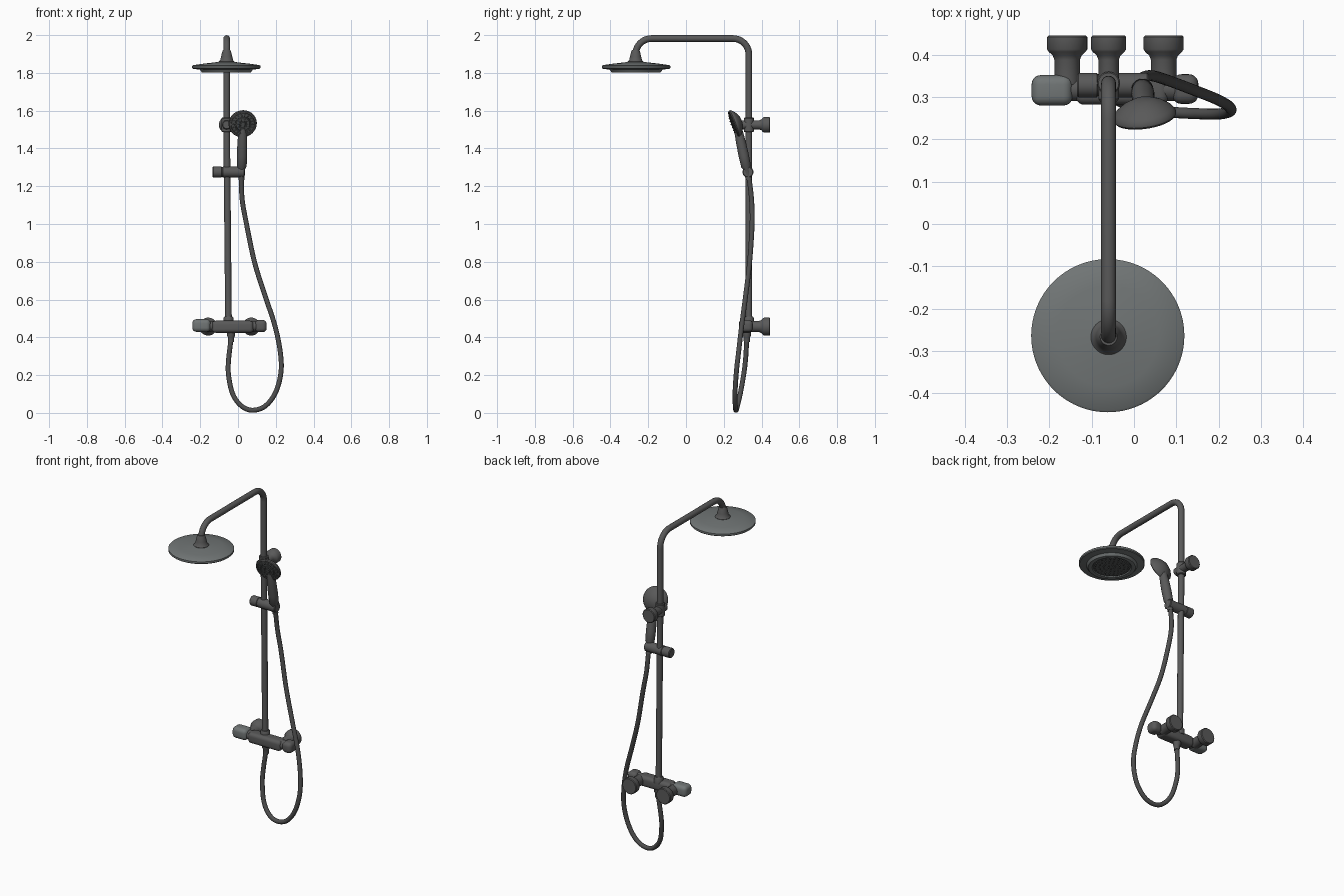
import bpy, bmesh, math
from mathutils import Vector

if "Cube" in bpy.data.objects:
    bpy.data.objects.remove(bpy.data.objects["Cube"])


def material(name, rgb):
    m = bpy.data.materials.new(name)
    m.diffuse_color = (*rgb, 1)
    m.use_nodes = True
    m.node_tree.nodes["Principled BSDF"].inputs["Base Color"].default_value = m.diffuse_color
    return m


CHROME = material("dark_chrome", (0.10, 0.10, 0.10))
PLATE = material("brushed_plate", (0.165, 0.18, 0.18))
HOSE = material("hose_grey", (0.075, 0.075, 0.075))
FACE = material("spray_face_grey", (0.085, 0.09, 0.09))


def add(name, mesh, mat):
    ob = bpy.data.objects.new(name, mesh)
    bpy.context.collection.objects.link(ob)
    mesh.materials.clear()
    mesh.materials.append(mat)
    bpy.ops.object.select_all(action='DESELECT')
    ob.select_set(True)
    bpy.context.view_layer.objects.active = ob
    bpy.ops.object.shade_smooth_by_angle(angle=math.radians(35))
    return ob


def lathe(name, profile, loc, axis, mat, seg=48):
    """Closed turned shape: profile is (radius, distance along axis)."""
    bm = bmesh.new()
    rings = []
    for r, h in profile:
        if r == 0:
            rings.append([bm.verts.new((0, 0, h))])
        else:
            rings.append([bm.verts.new((r * math.cos(t), r * math.sin(t), h))
                          for t in (2 * math.pi * i / seg for i in range(seg))])
    for a, b in zip(rings, rings[1:]):
        for i in range(seg):
            j = (i + 1) % seg
            vs = [a[i % len(a)], a[j % len(a)], b[j % len(b)], b[i % len(b)]]
            bm.faces.new(list(dict.fromkeys(vs)))
    bmesh.ops.recalc_face_normals(bm, faces=bm.faces)
    mesh = bpy.data.meshes.new(name)
    q = Vector(axis).normalized().to_track_quat('Z', 'Y')
    for v in bm.verts:
        v.co = q @ v.co + Vector(loc)
    bm.to_mesh(mesh)
    bm.free()
    return add(name, mesh, mat)


def tube(name, pts, radius, mat):
    """Round tube through a list of points."""
    cu = bpy.data.curves.new(name + "_path", 'CURVE')
    cu.dimensions = '3D'
    cu.bevel_depth, cu.bevel_resolution, cu.use_fill_caps = radius, 6, True
    sp = cu.splines.new('POLY')
    sp.points.add(len(pts) - 1)
    for p, co in zip(sp.points, pts):
        p.co = (*co, 1)
    tmp = bpy.data.objects.new(name + "_path", cu)
    bpy.context.collection.objects.link(tmp)
    dg = bpy.context.evaluated_depsgraph_get()
    mesh = bpy.data.meshes.new_from_object(tmp.evaluated_get(dg))
    bpy.data.objects.remove(tmp)
    return add(name, mesh, mat)


def rounded_box(name, lo, hi, bevel, mat):
    bm = bmesh.new()
    bmesh.ops.create_cube(bm, size=1)
    for v in bm.verts:
        v.co = [l + (c + 0.5) * (h - l) for c, l, h in zip(v.co, lo, hi)]
    bmesh.ops.bevel(bm, geom=bm.edges[:], offset=bevel, segments=5,
                    profile=0.5, affect='EDGES')
    mesh = bpy.data.meshes.new(name)
    bm.to_mesh(mesh)
    bm.free()
    return add(name, mesh, mat)


def nozzles(name, centre, axis, rings, size, height, mat):
    """Rings of small spray nozzles, as one object."""
    q = Vector(axis).normalized().to_track_quat('Z', 'Y')
    bm = bmesh.new()
    for radius, count in rings:
        for i in range(count):
            t = 2 * math.pi * i / count
            made = bmesh.ops.create_cone(bm, cap_ends=True, segments=8, radius1=size,
                                         radius2=size * 0.6, depth=height)
            off = Vector((radius * math.cos(t), radius * math.sin(t), 0))
            for v in made['verts']:
                v.co = q @ (v.co + off) + Vector(centre)
    mesh = bpy.data.meshes.new(name)
    bm.to_mesh(mesh)
    bm.free()
    return add(name, mesh, mat)


def smooth_path(pts, steps=8):
    """Catmull-Rom curve through the points."""
    p = [Vector(c) for c in pts]
    p = [2 * p[0] - p[1]] + p + [2 * p[-1] - p[-2]]
    out = []
    for a, b, c, d in zip(p, p[1:], p[2:], p[3:]):
        for s in range(steps):
            t = s / steps
            out.append(0.5 * (2 * b + (c - a) * t + (2 * a - 5 * b + 4 * c - d) * t * t
                              + (3 * b - a - 3 * c + d) * t ** 3))
    return out + [p[-2]]


# riser pipe with overhead arm: two rounded bends
X, YR, YH, ZT, R = -0.06, 0.333, -0.267, 1.982, 0.085
path = [(-0.05, YR, 0.46), (X, YR, 1.5)]
for cy, a0 in ((YR - R, 0), (YH + R, 90)):
    for i in range(11):
        t = math.radians(a0 + 9 * i)
        path.append((X, cy + R * math.cos(t), ZT - R + R * math.sin(t)))
path.append((X, YH, 1.87))
tube("riser_and_arm", path, 0.0175, CHROME)

# rain head
lathe("rain_head_collar", [(0, 0.065), (0.02, 0.065), (0.024, 0.055), (0.03, 0.03),
                           (0.034, 0.012), (0.042, 0.004), (0.042, -0.01), (0, -0.01)],
      (X, YH, 1.855), (0, 0, 1), CHROME)
lathe("rain_head_plate", [(0, 1.859), (0.05, 1.857), (0.12, 1.849), (0.176, 1.841),
                          (0.181, 1.837), (0.181, 1.826), (0.177, 1.822), (0.14, 1.817),
                          (0.13, 1.803), (0.122, 1.801), (0.108, 1.803), (0.104, 1.812),
                          (0, 1.812)],
      (X - 0.002, -0.264, 0), (0, 0, 1), PLATE, 96)
lathe("rain_head_spray_face", [(0, 1.813), (0.104, 1.813), (0.104, 1.808), (0, 1.808)],
      (X - 0.002, -0.264, 0), (0, 0, 1), FACE)
nozzles("rain_head_nozzles", (X - 0.002, -0.264, 1.806), (0, 0, -1),
        [(0.02, 6), (0.045, 12), (0.07, 18), (0.092, 24)], 0.004, 0.008, HOSE)

# wall mounts: flange against the wall and a neck reaching forward
for name, x, z, neck, front in (("upper_wall_mount", -0.06, 1.525, 0.024, 0.29),
                                ("left_wall_mount", -0.158, 0.457, 0.030, 0.325),
                                ("right_wall_mount", 0.07, 0.457, 0.030, 0.325)):
    big = neck + 0.0175
    lathe(name, [(0, front), (neck - 0.004, front), (neck, front + 0.005), (neck, 0.388),
                 (neck + 0.004, 0.398), (big - 0.004, 0.407), (big, 0.413), (big, 0.442),
                 (big - 0.004, 0.446), (0, 0.446)], (x, 0, z), (0, 1, 0), CHROME)
lathe("upper_mount_sleeve", [(0, -0.038), (0.024, -0.038), (0.027, -0.034), (0.027, 0.034),
                             (0.024, 0.038), (0, 0.038)],
      (X, YR, 1.525), (0, 0, 1), CHROME)

# mixer valve: body, two handles and the narrow necks between them
rounded_box("mixer_body", (-0.138, 0.282, 0.424), (0.082, 0.354, 0.488), 0.02, CHROME)
rounded_box("left_handle", (-0.242, 0.28, 0.429), (-0.145, 0.352, 0.496), 0.022, PLATE)
rounded_box("right_handle", (0.09, 0.284, 0.427), (0.152, 0.354, 0.492), 0.022, CHROME)
lathe("mixer_spindle", [(0, -0.2), (0.027, -0.2), (0.027, 0.12), (0, 0.12)],
      (0, 0.318, 0.459), (1, 0, 0), CHROME)
lathe("riser_nut", [(0, 0.47), (0.026, 0.47), (0.026, 0.503), (0.022, 0.509), (0, 0.509)],
      (-0.05, YR, 0), (0, 0, 1), CHROME)
lathe("hose_outlet", [(0, 0.44), (0.022, 0.44), (0.022, 0.41), (0.017, 0.4), (0.016, 0.375),
                      (0, 0.375)], (-0.037, 0.322, 0), (0, 0, 1), CHROME)

# sliding holder on the riser
lathe("slider_holder", [(0, -0.135), (0.025, -0.135), (0.029, -0.131), (0.029, -0.088),
                        (0.026, -0.086), (0.026, -0.082), (0.029, -0.08), (0.029, 0.031),
                        (0.025, 0.035), (0, 0.035)], (0, 0.328, 1.275), (1, 0, 0), CHROME)

# hand shower: handle, tilted head and spray face
base, top = Vector((0.018, 0.333, 1.235)), Vector((0.025, 0.274, 1.51))
L = (top - base).length
lathe("hand_shower_handle", [(0, 0), (0.016, 0), (0.019, 0.06), (0.026, 0.072),
                             (0.0275, 0.13), (0.026, 0.2), (0.023, L - 0.03),
                             (0.018, L), (0, L + 0.01)], base, top - base, CHROME, 32)
n = Vector((0.13, -0.93, -0.34)).normalized()
head = Vector((0.024, 0.262, 1.533))
lathe("hand_shower_head", [(0, -0.036), (0.025, -0.033), (0.05, -0.021), (0.068, -0.007),
                           (0.075, 0.003), (0.075, 0.009), (0.071, 0.014), (0.064, 0.015),
                           (0.062, 0.011), (0, 0.011)], head, n, CHROME)
lathe("hand_shower_face", [(0, 0.010), (0.062, 0.010), (0.061, 0.014), (0.044, 0.016),
                           (0.042, 0.013), (0.038, 0.013), (0.036, 0.016), (0.02, 0.017),
                           (0.018, 0.014), (0.014, 0.014), (0.012, 0.018), (0, 0.018)],
      head, n, FACE)
nozzles("hand_shower_nozzles", head + n * 0.016, n, [(0.027, 10), (0.052, 18)],
        0.004, 0.008, CHROME)

# hanging hose from the mixer outlet up to the handle
hose = [(-0.037, 0.322, 0.39), (-0.05, 0.315, 0.28), (-0.05, 0.305, 0.2),
        (-0.028, 0.287, 0.1), (0.018, 0.272, 0.037), (0.077, 0.265, 0.014),
        (0.145, 0.261, 0.037), (0.2, 0.26, 0.11), (0.228, 0.267, 0.22),
        (0.222, 0.28, 0.335), (0.193, 0.296, 0.47), (0.14, 0.317, 0.63),
        (0.087, 0.337, 0.8), (0.045, 0.35, 1.0), (0.022, 0.347, 1.13), (0.018, 0.334, 1.245)]
tube("hose", smooth_path(hose), 0.013, HOSE)
